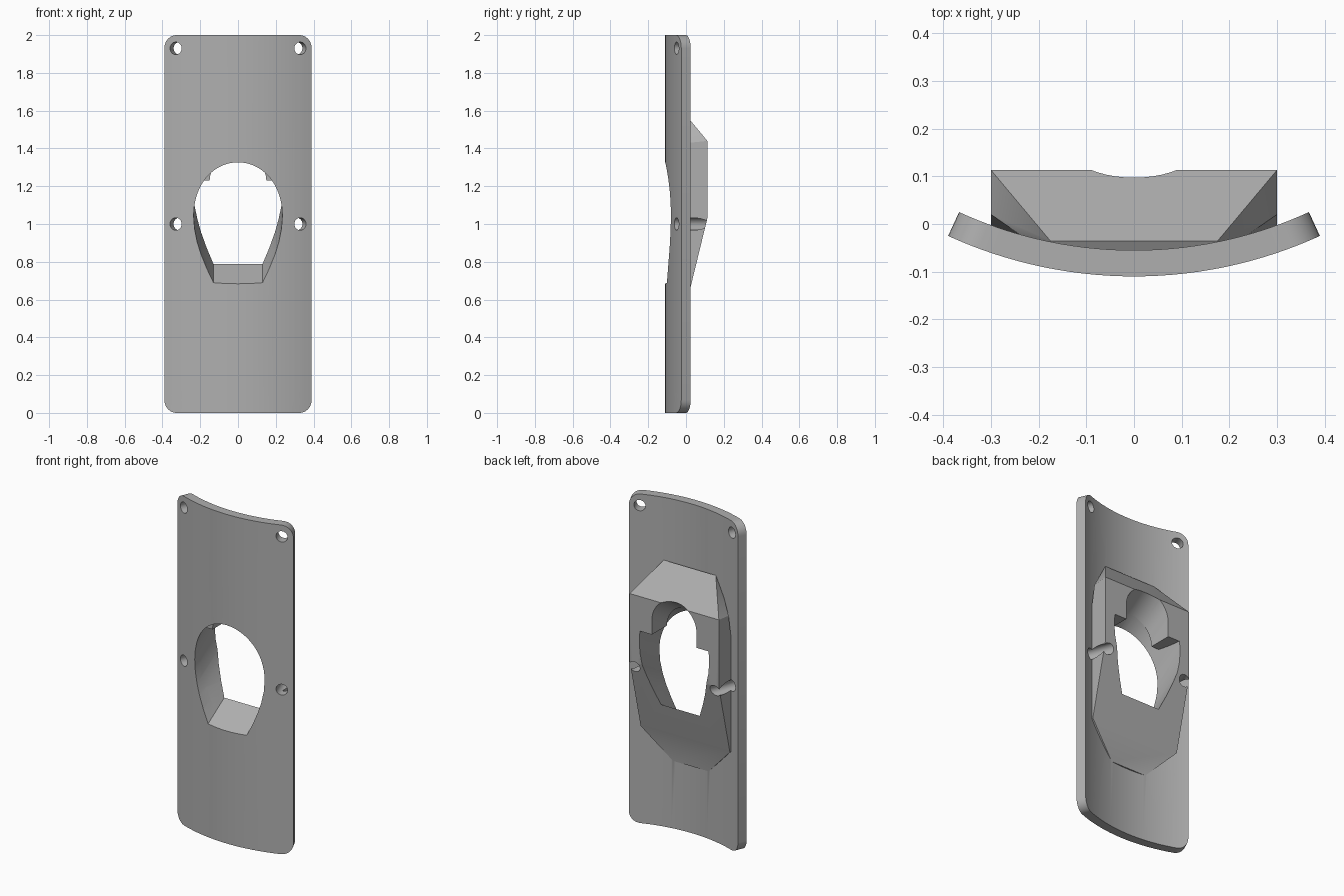
import bpy, bmesh, math
from mathutils import Vector

if "Cube" in bpy.data.objects:
    bpy.data.objects.remove(bpy.data.objects["Cube"])

CY, R_OUT, R_IN = 0.827, 0.937, 0.882   # bend axis and radii of the curved plate
HALF = math.asin(0.39 / R_OUT)
CORNER = 0.07
SHEAR = 0.64                            # upward tilt of the bore towards the back

grey = bpy.data.materials.new("grey plastic")
grey.diffuse_color = (0.43, 0.43, 0.43, 1)
grey.use_nodes = True
grey.node_tree.nodes["Principled BSDF"].inputs["Base Color"].default_value = grey.diffuse_color


def make(name, bm):
    bmesh.ops.recalc_face_normals(bm, faces=bm.faces)
    me = bpy.data.meshes.new(name)
    bm.to_mesh(me)
    bm.free()
    me.materials.append(grey)
    ob = bpy.data.objects.new(name, me)
    bpy.context.collection.objects.link(ob)
    return ob


def combine(target, tool, op):
    m = target.modifiers.new(op, 'BOOLEAN')
    m.operation, m.solver, m.object = op, 'EXACT', tool
    bpy.context.view_layer.objects.active = target
    bpy.ops.object.modifier_apply(modifier=m.name)
    bpy.data.objects.remove(tool)


# curved plate with rounded corners, built as columns along the arc
def curved_plate():
    corner = [k * math.pi / 16 for k in range(9)]
    ca = CORNER / R_OUT
    cols = [(HALF - ca + ca * math.sin(t), CORNER * (1 - math.cos(t))) for t in corner]
    n = 24
    inner = HALF - ca
    mid = [(-inner + 2 * inner * i / n, 0) for i in range(1, n)]
    cols = [(-a, z) for a, z in reversed(cols)] + mid + cols
    bm = bmesh.new()
    rings = []
    for a, z in cols:
        ring = []
        for r, h in ((R_OUT, z), (R_OUT, 2 - z), (R_IN, 2 - z), (R_IN, z)):
            ring.append(bm.verts.new((r * math.sin(a), CY - r * math.cos(a), h)))
        rings.append(ring)
    for p, q in zip(rings, rings[1:]):
        for i in range(4):
            j = (i + 1) % 4
            bm.faces.new((p[i], p[j], q[j], q[i]))
    bm.faces.new(rings[0])
    bm.faces.new(rings[-1])
    return make("curved_plate", bm)


# faceted boss on the back, a convex hull mirrored in x
def rear_boss():
    half = [(.3, .113, 1.44), (.3, .113, 1.03), (.3, .02, 1.43), (.3, -.02, 1.2),
            (.175, -.036, 1.62), (.17, -.07, 1.6),
            (.3, .007, .595), (.3, -.02, .595), (.12, -.047, .41), (.12, -.07, .41)]
    bm = bmesh.new()
    for x, y, z in half:
        for s in (-1, 1):
            bm.verts.new((s * x, y, z))
    res = bmesh.ops.convex_hull(bm, input=bm.verts)
    loose = [v for v in bm.verts if not v.link_faces]
    bmesh.ops.delete(bm, geom=loose, context='VERTS')
    bmesh.ops.dissolve_limit(bm, angle_limit=0.005, verts=bm.verts, edges=bm.edges)
    return make("rear_boss", bm)


# tilted prism from a mirrored half section, optionally cut off at a height
def bore(name, half, y0, y1, top=None):
    section = half + [(-x, z) for x, z in reversed(half) if x > 0]
    bm = bmesh.new()
    rings = [[bm.verts.new((x, y, z + SHEAR * (y + 0.1))) for x, z in section]
             for y in (y0, y1)]
    n = len(section)
    for i in range(n):
        j = (i + 1) % n
        bm.faces.new((rings[0][i], rings[0][j], rings[1][j], rings[1][i]))
    bm.faces.new(rings[0])
    bm.faces.new(rings[1])
    if top:
        bmesh.ops.bisect_plane(bm, geom=bm.verts[:] + bm.edges[:] + bm.faces[:],
                               plane_co=(0, 0, top), plane_no=(0, 0, 1), clear_outer=True)
        bmesh.ops.holes_fill(bm, edges=[e for e in bm.edges if e.is_boundary], sides=0)
    return make(name, bm)


# radial screw hole
def screw_hole(side, z):
    a = side * math.asin(0.32 / 0.91)
    d = Vector((-math.sin(a), math.cos(a), 0))
    start = Vector((0, CY, z)) - d * 0.91
    bm = bmesh.new()
    bmesh.ops.create_cone(bm, cap_ends=True, segments=32, radius1=.033, radius2=.033, depth=.5)
    rot = d.to_track_quat('Z', 'Y').to_matrix()
    for v in bm.verts:
        v.co = rot @ v.co + start
    return make("screw_hole", bm)


body = curved_plate()
combine(body, rear_boss(), 'UNION')

# wide oval bore with a flat bottom: open through the plate, shouldered in the boss
low = [(.13, .69), (.165, .76), (.195, .83), (.215, .89), (.23, .96)]
arc = [(.235 * math.cos(t), 1.03 + .303 * math.sin(t))
       for t in (k * math.pi / 32 for k in range(16))]
wide = low + arc + [(0, 1.333)]
# narrow round-topped bore running on above the shoulder
narrow = [(.15, .95)] + [(.15 * math.cos(t), 1.183 + .15 * math.sin(t))
                         for t in (k * math.pi / 24 for k in range(12))] + [(0, 1.333)]
combine(body, bore("wide_bore", wide, -.3, -.03), 'DIFFERENCE')
combine(body, bore("shouldered_bore", wide, -.032, .3, 1.23), 'DIFFERENCE')
combine(body, bore("narrow_bore", narrow, -.034, .3), 'DIFFERENCE')

for side in (-1, 1):
    for z in (.075, 1.0, 1.93):
        combine(body, screw_hole(side, z), 'DIFFERENCE')

body.name = "curved_mounting_plate"
bpy.ops.object.select_all(action='DESELECT')
body.select_set(True)
bpy.context.view_layer.objects.active = body
bpy.ops.object.shade_smooth_by_angle(angle=math.radians(25))
